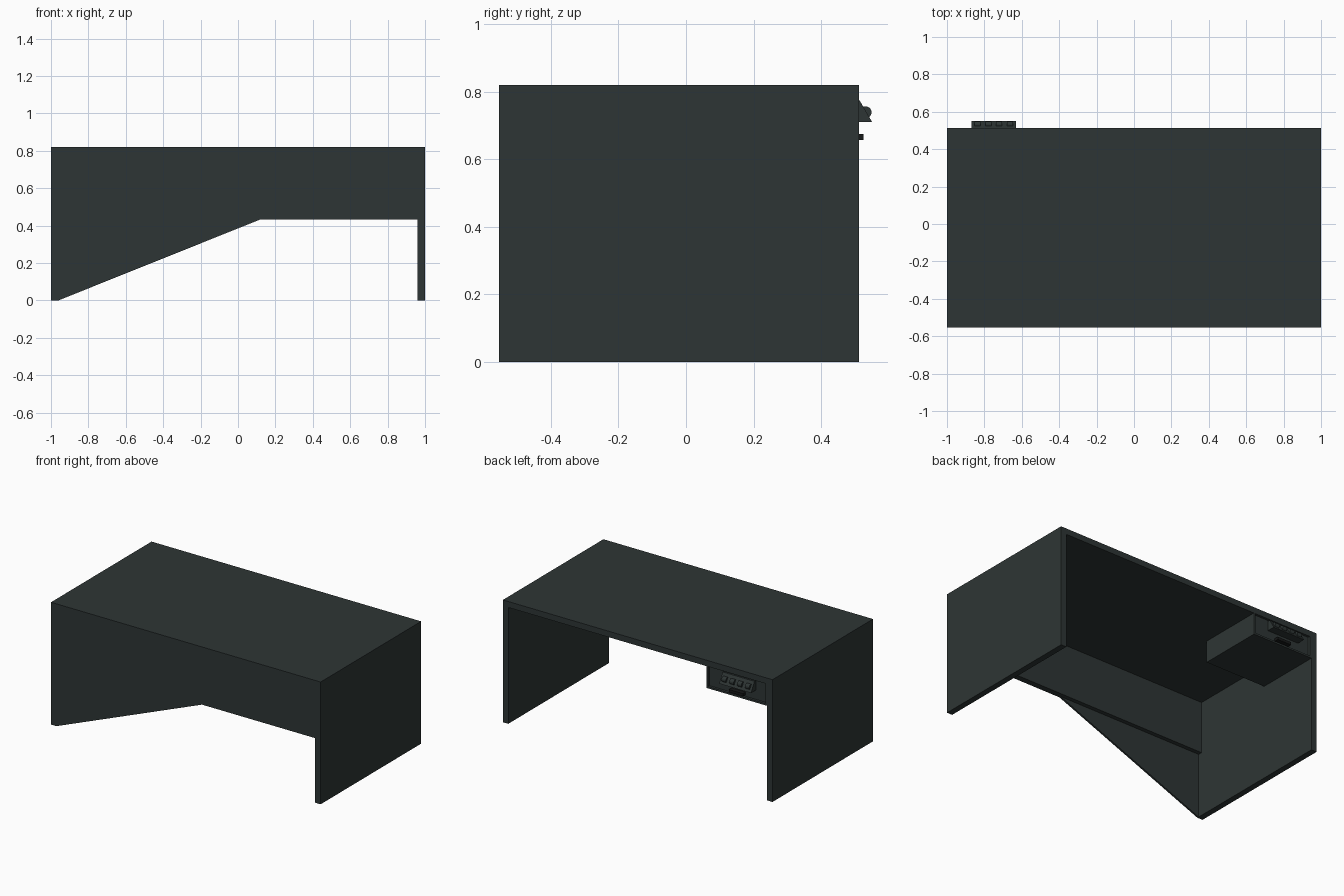
import bpy, math

if "Cube" in bpy.data.objects:
    bpy.data.objects.remove(bpy.data.objects["Cube"])

def material(name, r, g, b):
    m = bpy.data.materials.new(name)
    m.diffuse_color = (r, g, b, 1)
    m.use_nodes = True
    m.node_tree.nodes["Principled BSDF"].inputs["Base Color"].default_value = m.diffuse_color
    return m

slate = material("dark slate", 0.027, 0.036, 0.035)
black = material("near black", 0.008, 0.009, 0.009)

def prism(name, pts, axis, lo, hi, mat=slate):
    """Extrude a 2D outline along x (pts are y,z) or y (pts are x,z)."""
    n = len(pts)
    put = (lambda p, t: (t, p[0], p[1])) if axis == "x" else (lambda p, t: (p[0], t, p[1]))
    verts = [put(p, lo) for p in pts] + [put(p, hi) for p in pts]
    faces = [list(range(n))[::-1], list(range(n, 2 * n))]
    faces += [[i, (i + 1) % n, n + (i + 1) % n, n + i] for i in range(n)]
    if axis == "y":
        faces = [f[::-1] for f in faces]
    me = bpy.data.meshes.new(name)
    me.from_pydata(verts, [], faces)
    me.materials.append(mat)
    ob = bpy.data.objects.new(name, me)
    bpy.context.collection.objects.link(ob)
    return ob

def box(name, x0, x1, y0, y1, z0, z1, mat=slate):
    return prism(name, [(x0, z0), (x1, z0), (x1, z1), (x0, z1)], "y", y0, y1, mat)

FRONT, BACK, TOP, T = -0.553, 0.512, 0.82, 0.04
IN, UNDER = 1 - T, 0.82 - T

# Top and two side panels as one arch
prism("desk_shell", [(-1, 0), (-IN, 0), (-IN, UNDER), (IN, UNDER), (IN, 0),
                     (1, 0), (1, TOP), (-1, TOP)], "y", FRONT, BACK)

# Front sheet with sloping lower edge, and the thicker panel behind it
prism("front_sheet", [(-IN, 0), (0.12, 0.433), (IN, 0.433), (IN, UNDER), (-IN, UNDER)],
      "y", FRONT, FRONT + 0.012)
box("modesty_panel", -IN, IN, FRONT + 0.012, FRONT + T, 0.433, UNDER)

# Drawer carcass with a slightly recessed drawer front
X0, X1, Z0, W = -IN, -0.51, 0.634, 0.012
FACE = BACK - 0.016
prism("drawer_carcass", [(X0, Z0), (X1, Z0), (X1, UNDER), (X1 - W, UNDER), (X1 - W, Z0 + W),
                         (X0 + W, Z0 + W), (X0 + W, UNDER), (X0, UNDER)], "y", 0.07, BACK)
box("drawer", X0 + W, X1 - W, 0.07, FACE, Z0 + W, UNDER)

# Wedge-shaped lock housing with four dials
prism("lock_housing", [(FACE, 0.71), (0.551, 0.71), (0.514, 0.774), (FACE, 0.774)],
      "x", -0.868, -0.632)
for i in range(4):
    cx = -0.837 + i * 0.058
    ring = [(0.531 + 0.018 * math.cos(a * math.tau / 20), 0.739 + 0.018 * math.sin(a * math.tau / 20))
            for a in range(20)]
    dial = prism(f"lock_dial_{i + 1}", ring, "x", cx - 0.016, cx + 0.016)

# Small pull bar under the lock
box("drawer_pull", -0.79, -0.685, FACE, 0.525, 0.657, 0.675, black)
